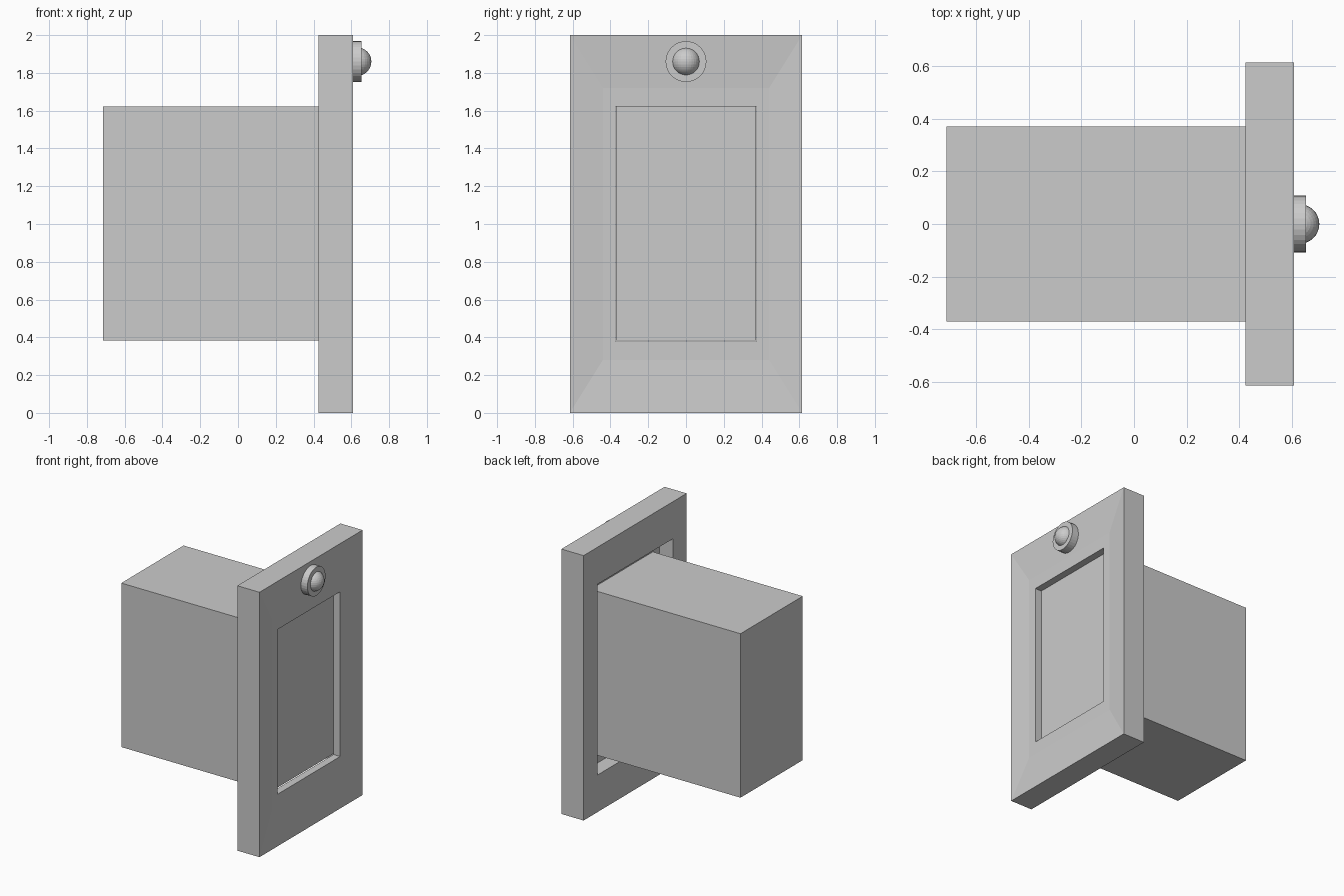
import bpy, bmesh
from mathutils import Matrix, Vector
from math import pi

if "Cube" in bpy.data.objects:
    bpy.data.objects.remove(bpy.data.objects["Cube"])


def add_object(name, bm):
    bmesh.ops.recalc_face_normals(bm, faces=bm.faces)
    mesh = bpy.data.meshes.new(name)
    bm.to_mesh(mesh)
    bm.free()
    obj = bpy.data.objects.new(name, mesh)
    bpy.context.collection.objects.link(obj)
    return obj


def rect_ring(bm, x, hy, hz):
    return [bm.verts.new((x, sy * hy, 1 + sz * hz))
            for sy, sz in ((-1, -1), (1, -1), (1, 1), (-1, 1))]


# Face plate: rectangular rings swept from the back, over the dished front,
# through the window and back out to the rear recess
bm = bmesh.new()
profile = [(0.425, 0.45, 0.72), (0.425, 0.615, 1.0), (0.61, 0.615, 1.0),
           (0.592, 0.44, 0.72), (0.592, 0.373, 0.622),
           (0.537, 0.373, 0.622), (0.537, 0.45, 0.72)]
rings = [rect_ring(bm, *p) for p in profile]
for a, b in zip(rings, rings[1:] + rings[:1]):
    for i in range(4):
        j = (i + 1) % 4
        bm.faces.new((a[i], a[j], b[j], b[i]))
add_object("face_plate", bm)

# Housing box behind the plate, its front visible inside the window
bm = bmesh.new()
x0, x1 = -0.715, 0.537
bmesh.ops.create_cube(bm, size=1)
bmesh.ops.scale(bm, vec=(x1 - x0, 0.742, 1.238), verts=bm.verts)
bmesh.ops.translate(bm, vec=((x0 + x1) / 2, 0, 1.003), verts=bm.verts)
add_object("housing_box", bm)

# Round base of the lamp
bm = bmesh.new()
x0, x1 = 0.59, 0.655
bmesh.ops.create_cone(bm, cap_ends=True, segments=32, radius1=0.108,
                      radius2=0.108, depth=x1 - x0,
                      matrix=Matrix.Translation(((x0 + x1) / 2, 0, 1.86))
                      @ Matrix.Rotation(pi / 2, 4, 'Y'))
add_object("lamp_base", bm)

# Lamp bulb
bm = bmesh.new()
bmesh.ops.create_uvsphere(bm, u_segments=32, v_segments=16, radius=0.075,
                          matrix=Matrix.Translation(Vector((0.631, 0, 1.86))))
add_object("lamp_bulb", bm)
